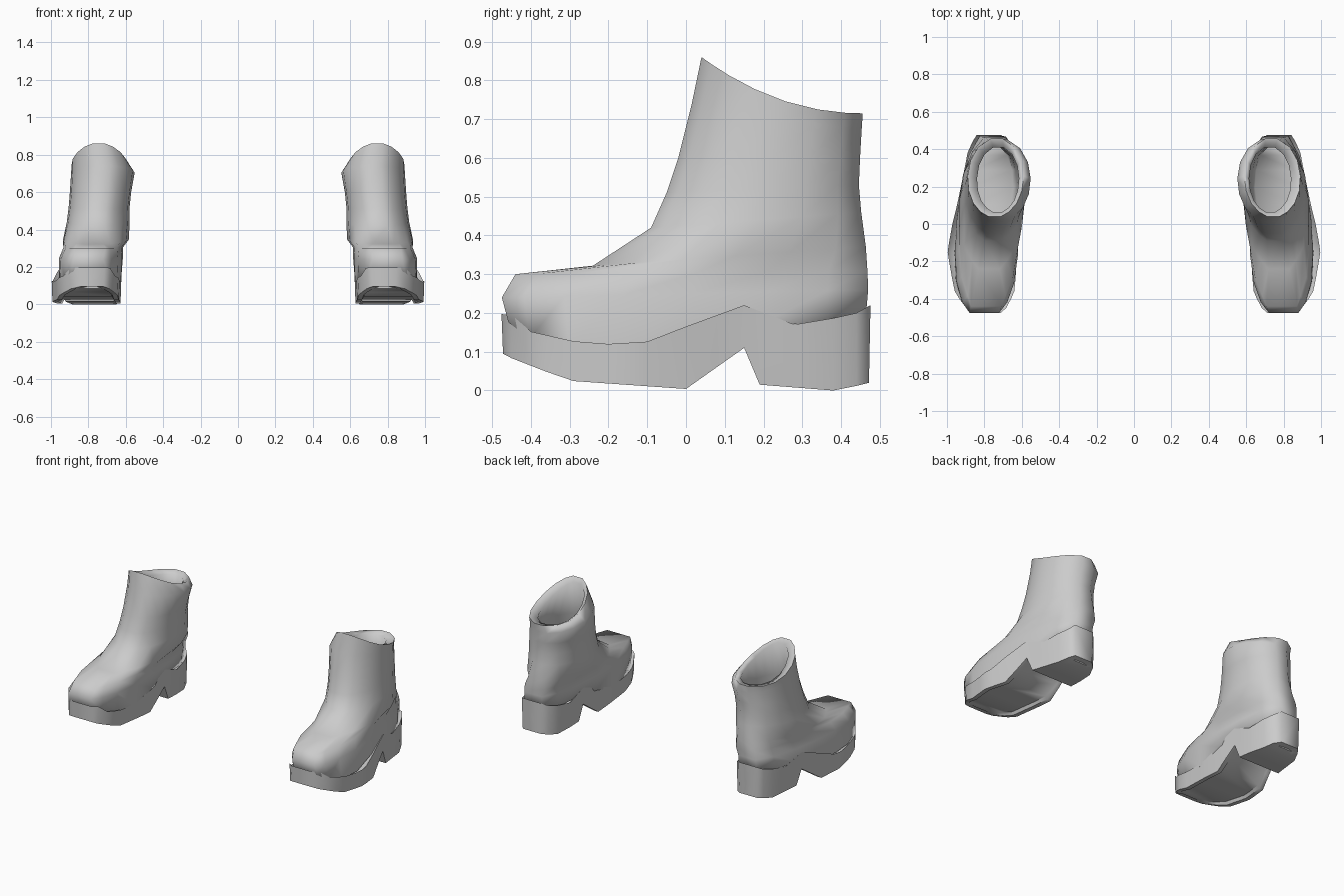
import bpy, bmesh, math

cube = bpy.data.objects.get("Cube")
if cube:
    bpy.data.objects.remove(cube, do_unlink=True)

grey = bpy.data.materials.new("light_grey")
grey.use_nodes = True
COLOUR = (0.6, 0.6, 0.6, 1)
grey.diffuse_color = COLOUR
grey.node_tree.nodes["Principled BSDF"].inputs["Base Color"].default_value = COLOUR


def lerp_table(table, y):
    """Piecewise linear lookup in (y, value) pairs."""
    if y <= table[0][0]:
        return table[0][1]
    for (a, va), (b, vb) in zip(table, table[1:]):
        if y <= b:
            return va + (vb - va) * (y - a) / (b - a)
    return table[-1][1]


def loft(name, rings, side, angle):
    """Skin closed rings; each ring is a list of (outer, inner) point pairs from toe to heel."""
    bm = bmesh.new()
    loops = []
    for pairs in rings:
        pts = [p for p, _ in pairs] + [q for _, q in reversed(pairs)]
        loops.append([bm.verts.new((side * x, y, z)) for x, y, z in pts])
    n = len(loops[0])
    for a, b in zip(loops, loops[1:]):
        for i in range(n):
            j = (i + 1) % n
            bm.faces.new((a[i], a[j], b[j], b[i]))
    # close both ends with strips across the width
    for ring in (loops[0], loops[-1]):
        for i in range(n // 2 - 1):
            bm.faces.new((ring[i], ring[i + 1], ring[n - 2 - i], ring[n - 1 - i]))
    bmesh.ops.recalc_face_normals(bm, faces=bm.faces)
    mesh = bpy.data.meshes.new(name)
    bm.to_mesh(mesh)
    bm.free()
    mesh.materials.append(grey)
    obj = bpy.data.objects.new(name, mesh)
    bpy.context.collection.objects.link(obj)
    bpy.ops.object.select_all(action='DESELECT')
    obj.select_set(True)
    bpy.context.view_layer.objects.active = obj
    bpy.ops.object.shade_smooth_by_angle(angle=math.radians(angle))


# Sole side profile: welt height and tread height along the boot
WELT = [(-.48, .197), (-.45, .195), (-.40, .152), (-.29, .127), (-.2, .12),
        (-.1, .126), (0, .165), (.15, .22), (.28, .17), (.43, .195), (.48, .22)]
TREAD = [(-.48, .095), (-.3, .025), (0, .004), (.15, .11), (.19, .015), (.38, 0), (.48, .02)]
# Hollow of the tread: shallow under the forefoot, none under the heel
HOLLOW = [(-.45, 0), (-.36, .018), (0, .018), (.15, 0)]
# Sole plan: outer and inner edge along the boot
OUTER = [(-.48, .85), (-.45, .90), (-.37, .96), (-.25, .985), (-.15, 1.0), (-.04, .985),
         (.1, .95), (.27, .915), (.40, .89), (.48, .845)]
INNER = [(-.48, .71), (-.44, .67), (-.35, .632), (-.1, .62), (.1, .62),
         (.3, .63), (.42, .65), (.48, .705)]
SOLE_Y = [-.48, -.45, -.40, -.36, -.29, -.2, -.15, -.1, 0, .08, .15, .19, .28, .38, .44, .48]


def sole_ring(height, inset, offset=((0, 0),)):
    ring = []
    for y in SOLE_Y:
        z = lerp_table(height, y) + lerp_table(offset, y)
        yy = max(-.48 + inset, min(.48 - inset, y))
        ring.append(((lerp_table(OUTER, y) - inset, yy, z),
                     (lerp_table(INNER, y) + inset, yy, z)))
    return ring


STATIONS = [0, .06, .17, .33, .52, .72, .89, 1]


def upper_ring(yf, zf, yb, zb, cf, cb, half, taper, power, flat, curve=1.0):
    """Ring from front point (yf, zf) to back point (yb, zb); centre x runs cf to cb."""
    ring = []
    for t in STATIONS:
        shape = max(flat, (1 - (2 * t - 1) ** 2) ** power)
        w = half * (1 - taper * t) * shape
        c = cf + (cb - cf) * t
        y = yf + (yb - yf) * t
        z = zb + (zf - zb) * (1 - t) ** curve
        ring.append(((c + w, y, z), (c - w, y, z)))
    return ring


# Upper from the foot to the collar
UPPER = [
    (-.475, .24, .47, .26, .80, .765, .188, .22, .29, .42),
    (-.44, .30, .468, .31, .79, .755, .170, .14, .34, .48),
    (-.24, .322, .464, .37, .775, .745, .176, .0, .44, .32),
    (-.09, .42, .452, .46, .755, .74, .168, .0, .45, .26),
    (-.05, .51, .446, .53, .745, .74, .163, .0, .45, .24),
    (-.02, .60, .449, .60, .735, .735, .164, .0, .45, .24),
    (.015, .74, .453, .67, .725, .72, .170, .0, .45, .24),
    (.04, .86, .456, .715, .745, .735, .150, .0, .45, .22, 2.1),
    # inside of the collar and shaft
    (.065, .835, .41, .705, .73, .725, .112, .0, .45, .24, 2.1),
    (.04, .62, .41, .60, .735, .735, .125, .0, .45, .24),
    (-.02, .40, .41, .40, .755, .745, .125, .0, .45, .24),
    (-.05, .27, .42, .27, .775, .75, .115, .0, .45, .24),
]

for label, side in (("left", 1), ("right", -1)):
    # foot edge tucked into the welt
    base = []
    for (ox, oy, _), (ix, iy, _) in upper_ring(-.458, 0, .464, 0, .805, .768, .188, .26, .27, .46):
        z = lerp_table(WELT, oy) - .02
        base.append(((ox, oy, z), (ix, iy, z)))
    loft(label + "_boot_upper", [base] + [upper_ring(*r) for r in UPPER], side, 85)

    # platform sole with heel
    loft(label + "_boot_sole", [
        sole_ring(WELT, .035, ((0, -.03),)),
        sole_ring(WELT, .004),
        sole_ring(TREAD, .008),
        sole_ring(TREAD, .035),
        sole_ring(TREAD, .045, HOLLOW),
    ], side, 60)
